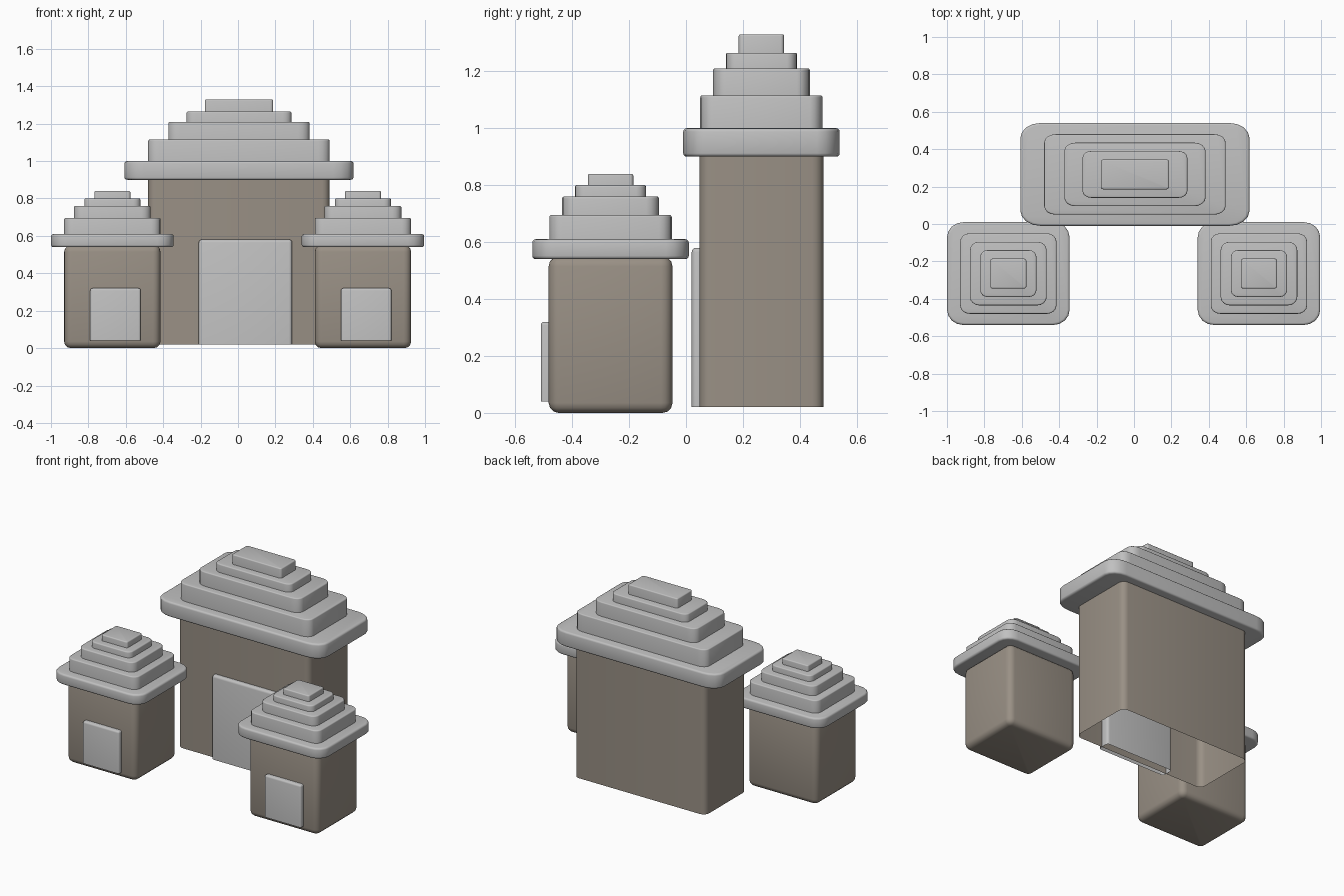
import bpy, bmesh, math

cube = bpy.data.objects.get("Cube")
if cube:
    bpy.data.objects.remove(cube, do_unlink=True)


def make_material(name, color):
    mat = bpy.data.materials.new(name)
    mat.use_nodes = True
    mat.diffuse_color = (*color, 1)
    mat.node_tree.nodes["Principled BSDF"].inputs["Base Color"].default_value = (*color, 1)
    return mat


STONE = make_material("light grey stone", (0.53, 0.53, 0.53))
PLASTER = make_material("warm brown plaster", (0.32, 0.28, 0.235))


def rounded_box(bm, center, size, z0, z1, corner, rim, stretch=1.0, round_bottom=False,
                open_bottom=False):
    """Add a box with rounded upright corners and a softened top (and bottom) rim."""
    part = bmesh.new()
    bmesh.ops.create_cube(part, size=1)
    bmesh.ops.scale(part, vec=(size[0] / stretch, size[1], z1 - z0), verts=part.verts)
    half = (z1 - z0) / 2

    def flat(e, z):
        return all(abs(v.co.z - z) < 1e-5 for v in e.verts)

    upright = [e for e in part.edges if not flat(e, half) and not flat(e, -half)]
    bmesh.ops.bevel(part, geom=upright, offset=corner, segments=4, profile=0.5,
                    affect='EDGES')
    if rim:
        rims = [e for e in part.edges if flat(e, half) or (round_bottom and flat(e, -half))]
        bmesh.ops.bevel(part, geom=rims, offset=rim, segments=3, profile=0.5, affect='EDGES')
    if open_bottom:
        base = [f for f in part.faces if f.normal.z < -0.9 and
                all(abs(v.co.z + half) < 1e-5 for v in f.verts)]
        bmesh.ops.delete(part, geom=base, context='FACES')
    bmesh.ops.scale(part, vec=(stretch, 1, 1), verts=part.verts)
    bmesh.ops.translate(part, vec=(*center, (z0 + z1) / 2), verts=part.verts)
    mesh = bpy.data.meshes.new("part")
    part.to_mesh(mesh)
    part.free()
    bm.from_mesh(mesh)
    bpy.data.meshes.remove(mesh)


def finish(name, bm, mat):
    mesh = bpy.data.meshes.new(name)
    bm.to_mesh(mesh)
    bm.free()
    mesh.materials.append(mat)
    obj = bpy.data.objects.new(name, mesh)
    bpy.context.collection.objects.link(obj)
    bpy.ops.object.select_all(action='DESELECT')
    obj.select_set(True)
    bpy.context.view_layer.objects.active = obj
    bpy.ops.object.shade_smooth_by_angle(angle=math.radians(35))


def box_object(name, mat, *args, **options):
    bm = bmesh.new()
    rounded_box(bm, *args, **options)
    finish(name, bm, mat)


# Depth and corner radius of each roof tier, from the eaves up
DEPTHS = (0.55, 0.43, 0.34, 0.25, 0.16)
CORNERS = (0.08, 0.045, 0.045, 0.035, 0.012)


def stepped_roof(name, center, widths, levels, stretch):
    bm = bmesh.new()
    for i, (width, depth, corner) in enumerate(zip(widths, DEPTHS, CORNERS)):
        sink = 0.02 if i else 0
        rounded_box(bm, center, (width, depth), levels[i] - sink, levels[i + 1],
                    corner, 0.012 if i == 0 else 0.007, stretch, round_bottom=(i == 0))
    finish(name, bm, STONE)


# Main hall: open-bottomed walls, door and roof
HALL = (0.005, 0.265)
box_object("hall_walls", PLASTER, HALL, (0.97, 0.435), 0.02, 0.91, 0.04, 0,
           open_bottom=True)
box_object("hall_door", STONE, (0.04, 0.06), (0.50, 0.08), 0.02, 0.58, 0.018, 0.015,
           open_bottom=True)
stepped_roof("hall_roof", HALL, (1.225, 0.97, 0.755, 0.56, 0.365),
             (0.90, 1.0, 1.115, 1.21, 1.265, 1.33), 1.35)

# Two matching side huts
for side, x in (("right", -0.672), ("left", 0.668)):
    hut = (x, -0.265)
    box_object(side + "_hut_walls", PLASTER, hut, (0.515, 0.435), 0, 0.55, 0.04, 0.035,
               round_bottom=True)
    box_object(side + "_hut_door", STONE, (x + 0.017, -0.47), (0.27, 0.08), 0.04, 0.32,
               0.012, 0.012)
    stepped_roof(side + "_hut_roof", hut, (0.655, 0.515, 0.41, 0.30, 0.193),
                 (0.54, 0.61, 0.695, 0.76, 0.80, 0.84), 1.1)
